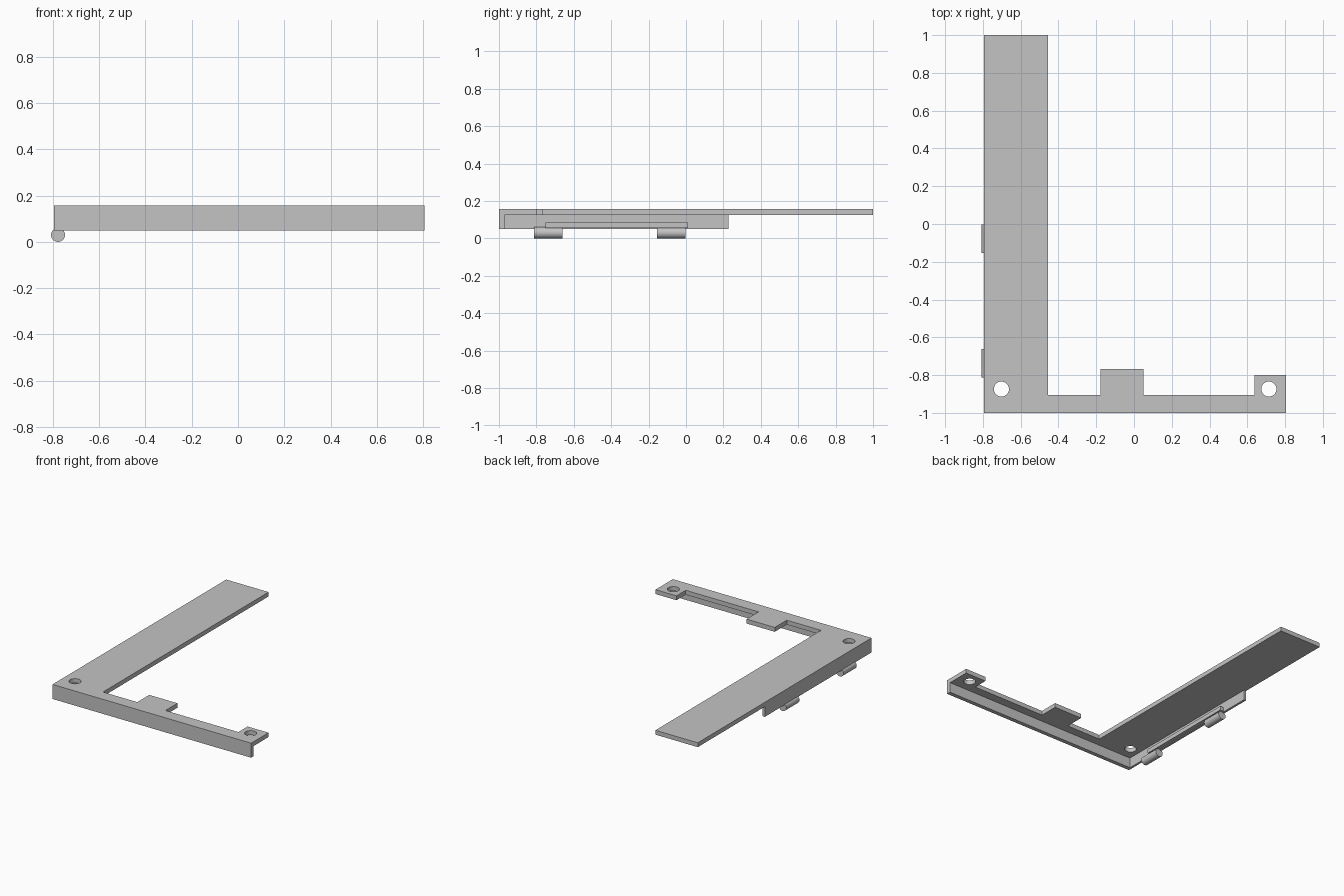
import bpy
import math

if "Cube" in bpy.data.objects:
    bpy.data.objects.remove(bpy.data.objects["Cube"], do_unlink=True)

grey = bpy.data.materials.new("plain grey")
grey.use_nodes = True
grey.diffuse_color = (0.55, 0.55, 0.55, 1)
grey.node_tree.nodes["Principled BSDF"].inputs["Base Color"].default_value = (0.55, 0.55, 0.55, 1)

LEFT_X, RIGHT_X = -0.795, 0.806
FRONT_Y = -1.0
UNDERSIDE, TOP = 0.124, 0.156


def activate(obj):
    bpy.ops.object.select_all(action='DESELECT')
    obj.select_set(True)
    bpy.context.view_layer.objects.active = obj


def box(name, low, high):
    """Axis-aligned box between two corners."""
    bpy.ops.mesh.primitive_cube_add(size=1)
    obj = bpy.context.object
    obj.name = name
    obj.location = [(a + b) / 2 for a, b in zip(low, high)]
    obj.scale = [b - a for a, b in zip(low, high)]
    bpy.ops.object.transform_apply(location=True, rotation=False, scale=True)
    obj.data.materials.append(grey)
    return obj


def circle(cx, cy, radius, count=32):
    return [(cx + radius * math.cos(math.tau * i / count),
             cy + radius * math.sin(math.tau * i / count)) for i in range(count)]


def plate(name, loops, bottom, top):
    """Flat plate from an outline and hole loops."""
    curve = bpy.data.curves.new(name, 'CURVE')
    curve.dimensions = '2D'
    curve.fill_mode = 'BOTH'
    curve.extrude = (top - bottom) / 2
    for loop in loops:
        spline = curve.splines.new('POLY')
        spline.points.add(len(loop) - 1)
        for point, (x, y) in zip(spline.points, loop):
            point.co = (x, y, 0, 1)
        spline.use_cyclic_u = True
    obj = bpy.data.objects.new(name, curve)
    obj.location.z = (top + bottom) / 2
    bpy.context.collection.objects.link(obj)
    activate(obj)
    bpy.ops.object.convert(target='MESH')
    obj = bpy.context.object
    obj.name = name
    obj.data.materials.clear()
    obj.data.materials.append(grey)
    bpy.ops.object.shade_smooth_by_angle(angle=math.radians(30))
    return obj


# L-shaped top plate with two tabs and two screw holes
outline = [
    (LEFT_X, FRONT_Y), (RIGHT_X, FRONT_Y), (RIGHT_X, -0.80), (0.637, -0.80),
    (0.637, -0.906), (0.05, -0.906), (0.05, -0.768), (-0.178, -0.768),
    (-0.178, -0.906), (-0.454, -0.906), (-0.454, 1.0), (LEFT_X, 1.0),
]
holes = [circle(x, -0.874, 0.04) for x in (-0.702, 0.714)]
plate("top_plate", [outline] + holes, UNDERSIDE, TOP)

# Walls hanging below the plate
box("front_wall", (LEFT_X, FRONT_Y, 0.05), (RIGHT_X, -0.97, UNDERSIDE))
box("side_wall", (LEFT_X, -0.97, 0.05), (-0.778, 0.228, UNDERSIDE))

# Long rib on the inner face of the side wall
box("inner_rib", (-0.778, -0.75, 0.055), (-0.75, 0.012, 0.085))

# Two hinge barrels under the side wall
for name, start in (("front_hinge_barrel", -0.813), ("rear_hinge_barrel", -0.154)):
    bpy.ops.mesh.primitive_cylinder_add(
        vertices=32, radius=0.03, depth=0.152,
        location=(-0.777, start + 0.076, 0.03), rotation=(math.pi / 2, 0, 0))
    barrel = bpy.context.object
    barrel.name = name
    barrel.data.materials.append(grey)
    bpy.ops.object.shade_smooth_by_angle(angle=math.radians(30))
